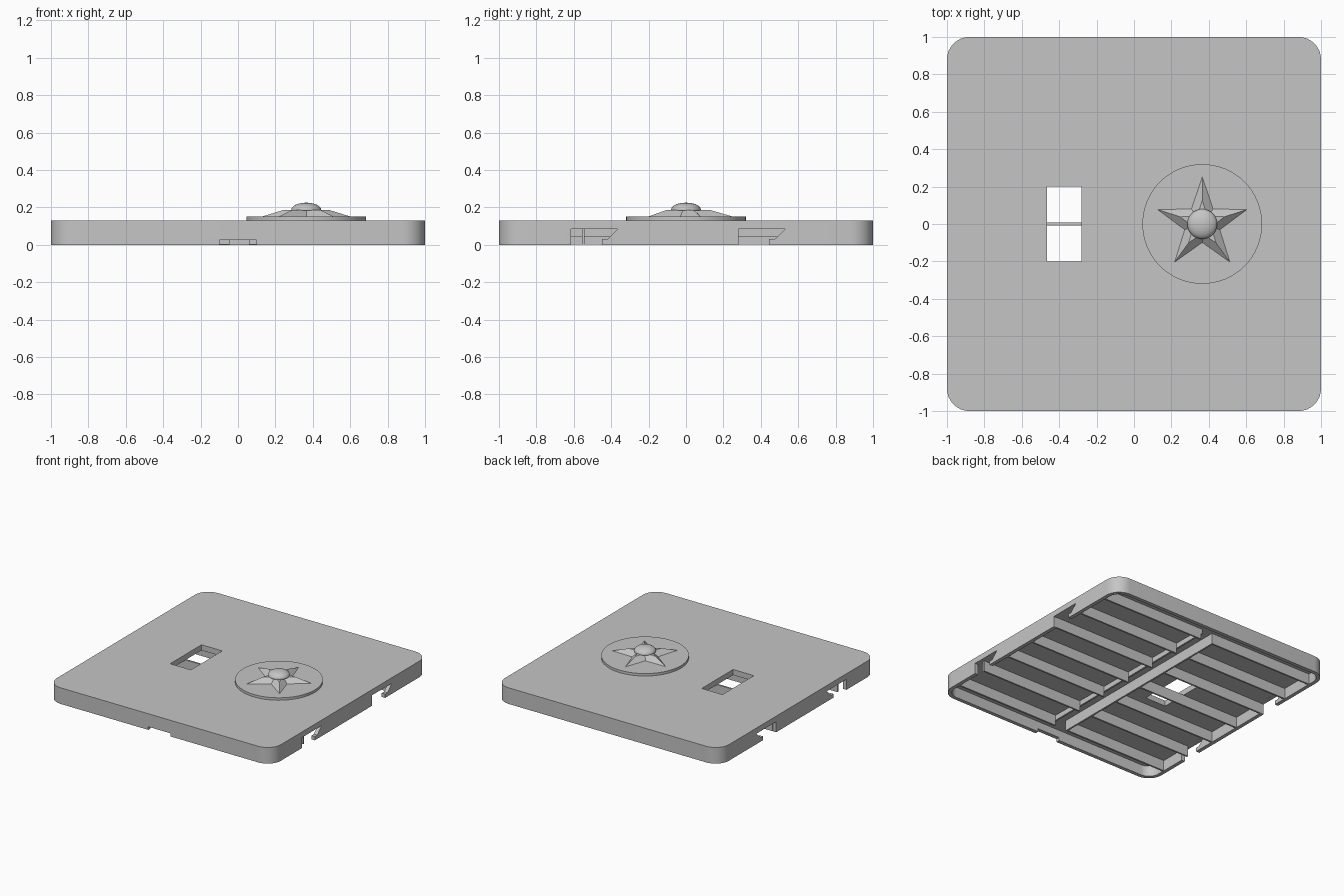
import bpy, bmesh, math
from mathutils import Matrix, Vector

if "Cube" in bpy.data.objects:
    bpy.data.objects.remove(bpy.data.objects["Cube"])

grey = bpy.data.materials.new("plain grey")
grey.use_nodes = True
COLOUR = (0.56, 0.56, 0.56, 1)
grey.diffuse_color = COLOUR
grey.node_tree.nodes["Principled BSDF"].inputs["Base Color"].default_value = COLOUR

FLOOR, TOP, WALL = 0.085, 0.13, 0.03
STAR_X = 0.365


def finish(name, bm, smooth=False):
    bmesh.ops.recalc_face_normals(bm, faces=bm.faces)
    mesh = bpy.data.meshes.new(name)
    bm.to_mesh(mesh)
    bm.free()
    mesh.materials.append(grey)
    ob = bpy.data.objects.new(name, mesh)
    bpy.context.collection.objects.link(ob)
    if smooth:
        smooth_shade(ob)
    return ob


def activate(ob):
    bpy.ops.object.select_all(action="DESELECT")
    ob.select_set(True)
    bpy.context.view_layer.objects.active = ob


def smooth_shade(ob):
    activate(ob)
    bpy.ops.object.shade_smooth_by_angle(angle=math.radians(30))


def loft(name, lower, upper, smooth=False):
    """Close two matching loops of points into a solid."""
    bm = bmesh.new()
    a = [bm.verts.new(p) for p in lower]
    b = [bm.verts.new(p) for p in upper]
    bm.faces.new(a)
    bm.faces.new(b)
    for i in range(len(a)):
        j = (i + 1) % len(a)
        bm.faces.new((a[i], a[j], b[j], b[i]))
    return finish(name, bm, smooth)


def box(name, x0, x1, y0, y1, z0, z1):
    ring = ((x0, y0), (x1, y0), (x1, y1), (x0, y1))
    return loft(name, [(x, y, z0) for x, y in ring], [(x, y, z1) for x, y in ring])


def rounded_slab(name, half, radius, z0, z1, steps=8):
    ring = []
    for corner in range(4):
        mid = math.pi / 4 + corner * math.pi / 2
        cx = math.copysign(half - radius, math.cos(mid))
        cy = math.copysign(half - radius, math.sin(mid))
        for s in range(steps + 1):
            a = (corner + s / steps) * math.pi / 2
            ring.append((cx + radius * math.cos(a), cy + radius * math.sin(a)))
    return loft(name, [(x, y, z0) for x, y in ring], [(x, y, z1) for x, y in ring])


def cut(target, cutter):
    cutter.hide_render = True
    mod = target.modifiers.new("cut", "BOOLEAN")
    mod.operation = "DIFFERENCE"
    mod.solver = "EXACT"
    mod.object = cutter
    activate(target)
    bpy.ops.object.modifier_apply(modifier=mod.name)
    bpy.data.objects.remove(cutter)


# Hollow cover with a window and a front finger notch
cover = rounded_slab("cover", 1, 0.12, 0, TOP)
cut(cover, rounded_slab("cavity_cutter", 1 - WALL, 0.09, -0.1, FLOOR))
cut(cover, box("window_cutter", -0.465, -0.28, -0.2, 0.2, 0.05, 0.2))
cut(cover, box("front_notch_cutter", -0.1, 0.1, -1.1, -0.92, -0.1, 0.025))

# Hooked latch notches in both side walls
hook = ((0, -0.1), (0.165, -0.1), (0.165, 0.03), (0.195, 0.03), (0.25, 0.0845), (0, 0.0845))
for side in (-1, 1):
    for start in (-0.615, 0.28):
        cut(cover, loft("latch_cutter",
                        [(side * 0.92, start + y, z) for y, z in hook],
                        [(side * 1.1, start + y, z) for y, z in hook]))
smooth_shade(cover)

# Cross ribs underneath, split by the middle channel
GAP, PITCH, THICK = 0.06, 0.275, 0.014
for i in range(-3, 4):
    y = i * PITCH
    for side, label in ((-1, "right"), (1, "left")):
        x0, x1 = sorted((side * GAP, side * (1 - WALL)))
        box(f"{label}_rib_{i + 4}", x0, x1, y - THICK / 2, y + THICK / 2, 0.001, FLOOR + 0.002)

# Channel walls
END = 3 * PITCH + THICK / 2
box("left_channel_wall", GAP - THICK, GAP, -END, END, 0.045, FLOOR + 0.002)
box("right_channel_wall", -GAP, THICK - GAP, -END, END, 0.001, FLOOR + 0.002)

# Round badge plate
bm = bmesh.new()
bmesh.ops.create_cone(bm, cap_ends=True, segments=64, radius1=0.32, radius2=0.32, depth=0.022,
                      matrix=Matrix.Translation((STAR_X, 0, 0.139)))
finish("badge_disc", bm, True)


# Faceted star with a flattened crown
def star(outer, inner, z):
    ring = []
    for i in range(10):
        r = inner if i % 2 else outer
        a = math.pi / 2 + i * math.pi / 5
        ring.append((STAR_X + r * math.cos(a), r * math.sin(a), z))
    return ring


loft("star", star(0.255, 0.1, 0.149), star(0.125, 0.05, 0.187))

# Domed button in the middle of the star
bm = bmesh.new()
bmesh.ops.create_uvsphere(bm, u_segments=32, v_segments=16, radius=1,
                          matrix=Matrix.Translation((STAR_X, 0, 0.187)) @ Matrix.Diagonal((0.08, 0.08, 0.038, 1)))
bmesh.ops.bisect_plane(bm, geom=bm.verts[:] + bm.edges[:] + bm.faces[:], clear_inner=True,
                       plane_co=Vector((0, 0, 0.183)), plane_no=Vector((0, 0, 1)))
bmesh.ops.holes_fill(bm, edges=[e for e in bm.edges if e.is_boundary])
finish("star_button", bm, True)
